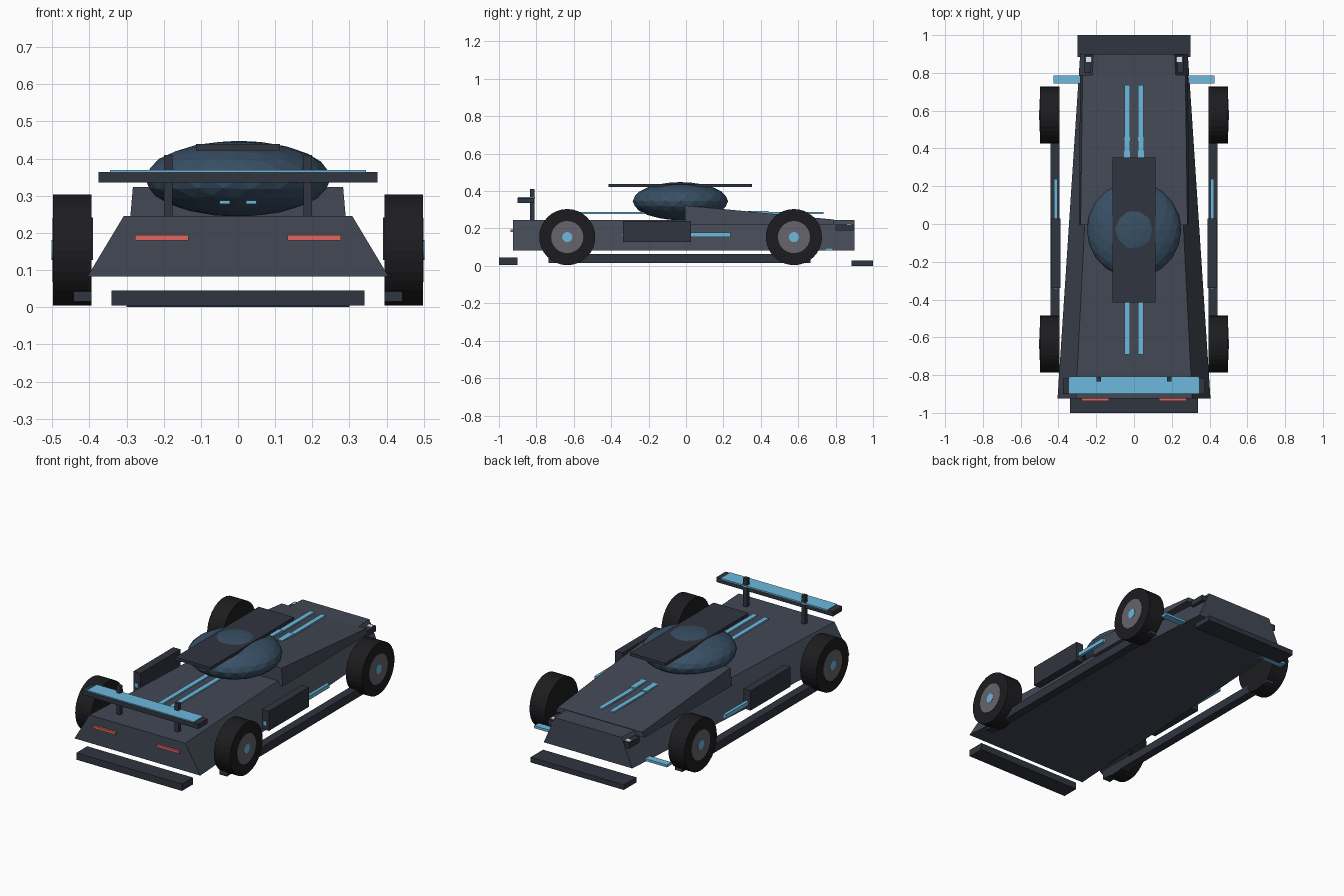
import bpy, bmesh, math

if "Cube" in bpy.data.objects:
    bpy.data.objects.remove(bpy.data.objects["Cube"])


def make_mat(name, r, g, b):
    m = bpy.data.materials.new(name)
    m.diffuse_color = (r, g, b, 1)
    m.use_nodes = True
    m.node_tree.nodes["Principled BSDF"].inputs["Base Color"].default_value = m.diffuse_color
    return m


PAINT = make_mat("paint", 0.055, 0.065, 0.09)
TRIM = make_mat("trim", 0.03, 0.035, 0.05)
RUBBER = make_mat("rubber", 0.012, 0.012, 0.014)
METAL = make_mat("metal", 0.13, 0.13, 0.15)
CYAN = make_mat("cyan", 0.15, 0.48, 0.72)
RED = make_mat("red", 0.75, 0.13, 0.11)
WHITE = make_mat("white", 0.8, 0.85, 0.85)
GLASS = make_mat("glass", 0.04, 0.08, 0.13)


def add_mesh(name, bm, mat):
    bmesh.ops.recalc_face_normals(bm, faces=bm.faces)
    me = bpy.data.meshes.new(name)
    bm.to_mesh(me)
    bm.free()
    me.materials.append(mat)
    ob = bpy.data.objects.new(name, me)
    bpy.context.collection.objects.link(ob)
    return ob


def loft(name, a, b, mat):
    """Symmetric trapezoid sections: (y, z_low, z_high, half_low, half_high)."""
    bm = bmesh.new()
    rings = []
    for y, z0, z1, w0, w1 in (a, b):
        rings.append([bm.verts.new(p) for p in
                      ((-w0, y, z0), (w0, y, z0), (w1, y, z1), (-w1, y, z1))])
    p, q = rings
    bm.faces.new(p)
    bm.faces.new(q)
    for i in range(4):
        j = (i + 1) % 4
        bm.faces.new((p[i], p[j], q[j], q[i]))
    return add_mesh(name, bm, mat)


def box(name, x, y, z, mat, mirror=False):
    bm = bmesh.new()
    bmesh.ops.create_cube(bm, size=1)
    for v in bm.verts:
        v.co = [r[0] if c < 0 else r[1] for c, r in zip(v.co, (x, y, z))]
    ob = add_mesh(name, bm, mat)
    if mirror:
        ob.modifiers.new("mirror", 'MIRROR')
    return ob


def disc(name, x0, x1, y, z, r, seg, mat):
    bpy.ops.mesh.primitive_cylinder_add(
        vertices=seg, radius=r, depth=x1 - x0,
        location=(0, 0, 0), rotation=(0, math.pi / 2, 0))
    ob = bpy.context.object
    bpy.ops.object.transform_apply(rotation=True)
    for v in ob.data.vertices:
        v.co.x += (x0 + x1) / 2
        v.co.y += y
        v.co.z += z
    ob.name = name
    ob.data.materials.append(mat)
    ob.modifiers.new("mirror", 'MIRROR')


# Body shell and sloping wedge
loft("body", (-0.925, 0.083, 0.245, 0.405, 0.308), (0.9, 0.083, 0.245, 0.285, 0.215), PAINT)
loft("wedge_deck", (-0.005, 0.22, 0.323, 0.292, 0.283), (0.79, 0.22, 0.248, 0.285, 0.272), PAINT)

# Faceted canopy with roof plate through its top
bpy.ops.mesh.primitive_ico_sphere_add(subdivisions=3, radius=1, location=(0, -0.03, 0.346))
canopy = bpy.context.object
canopy.name = "canopy"
canopy.scale = (0.25, 0.255, 0.102)
canopy.data.materials.append(GLASS)
box("roof_plate", (-0.113, 0.113), (-0.415, 0.352), (0.422, 0.439), TRIM)

# Racing stripes
box("stripe", (0.022, 0.05), (-0.69, 0.735), (0.278, 0.287), CYAN, True)
box("deck_stripe", (0.02, 0.054), (0.33, 0.44), (0.27, 0.294), CYAN, True)

# Wing on two posts
box("wing", (-0.375, 0.375), (-0.9, -0.815), (0.336, 0.364), TRIM)
box("wing_top", (-0.344, 0.344), (-0.898, -0.808), (0.36, 0.369), CYAN)
box("wing_post", (0.176, 0.199), (-0.833, -0.81), (0.24, 0.41), TRIM, True)

# Low blades at both ends
box("tail_blade", (-0.34, 0.34), (-1.0, -0.9), (0.005, 0.045), TRIM)
box("nose_blade", (-0.3, 0.3), (0.885, 1.0), (0.0, 0.03), TRIM)

# Lamps
box("tail_lamp", (0.133, 0.277), (-0.937, -0.915), (0.18, 0.195), RED, True)
box("head_lamp_housing", (0.205, 0.262), (0.8, 0.895), (0.19, 0.222), TRIM, True)
box("head_lamp", (0.225, 0.255), (0.858, 0.885), (0.212, 0.226), WHITE, True)

# Side pods, side strips, sills and canards
box("side_pod", (0.39, 0.436), (-0.338, 0.028), (0.127, 0.241), TRIM, True)
box("side_strip", (0.405, 0.423), (-0.343, 0.238), (0.155, 0.178), CYAN, True)
box("sill", (0.395, 0.443), (-0.735, 0.665), (0.015, 0.064), TRIM, True)
box("canard", (0.26, 0.427), (0.743, 0.785), (0.083, 0.097), CYAN, True)

# Wheels
for end, y in (("tail", -0.635), ("nose", 0.577)):
    disc(end + "_tyre", 0.395, 0.498, y, 0.154, 0.15, 32, RUBBER)
    disc(end + "_rim", 0.41, 0.5, y, 0.154, 0.086, 24, METAL)
    disc(end + "_hub_cap", 0.45, 0.502, y, 0.154, 0.027, 16, CYAN)
